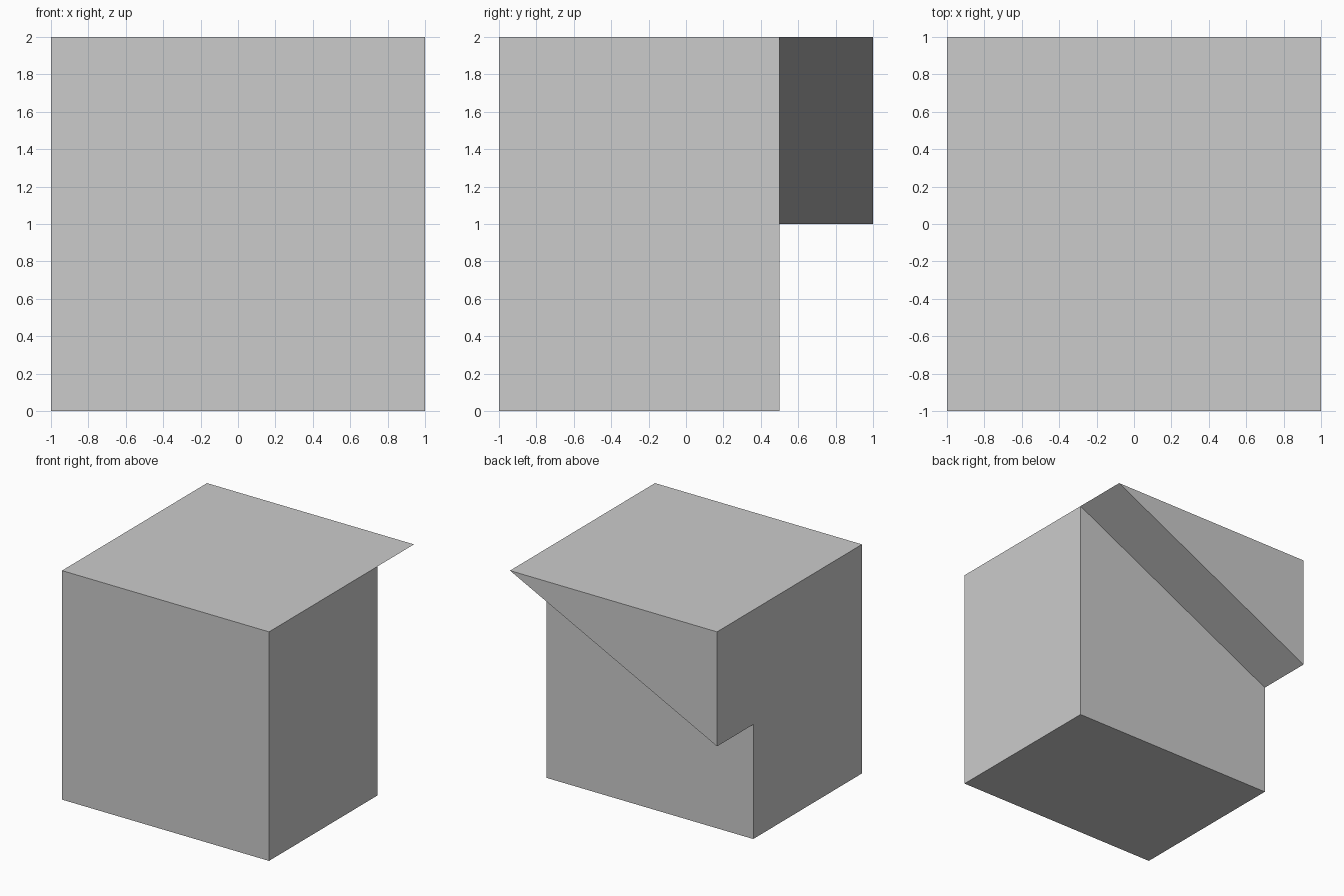
import bpy, bmesh

if "Cube" in bpy.data.objects:
    bpy.data.objects.remove(bpy.data.objects["Cube"])

# Block with a tapering wedge overhang along the top of its back
front, wall, back = -1.0, 0.5, 1.0
left, right = -1.0, 1.0
top, step = 2.0, 1.0

bm = bmesh.new()


def ring(x, points):
    return [bm.verts.new((x, y, z)) for y, z in points]


# Left end: L-shaped profile with the full-depth overhang
l_fb, l_wb, l_ws, l_bs, l_bt, l_ft = ring(left, [
    (front, 0), (wall, 0), (wall, step), (back, step), (back, top), (front, top)])
# Right end: the overhang has tapered to a thin edge at the top
r_fb, r_wb, r_wt, r_ft = ring(right, [
    (front, 0), (wall, 0), (wall, top), (front, top)])
tip = bm.verts.new((right, back, top))

for face in (
    (l_fb, l_wb, l_ws, l_bs, l_bt, l_ft),   # left side
    (r_fb, r_wb, r_wt, r_ft),               # right side
    (l_fb, r_fb, r_ft, l_ft),               # front
    (l_fb, l_wb, r_wb, r_fb),               # bottom
    (l_ft, r_ft, r_wt, tip, l_bt),          # top
    (l_wb, l_ws, r_wt, r_wb),               # back wall
    (l_ws, l_bs, tip, r_wt),                # sloping underside
    (l_bs, l_bt, tip),                      # overhang back
):
    bm.faces.new(face)

bmesh.ops.recalc_face_normals(bm, faces=bm.faces[:])
mesh = bpy.data.meshes.new("wedge_block")
bm.to_mesh(mesh)
bm.free()
bpy.context.collection.objects.link(bpy.data.objects.new("wedge_block", mesh))
